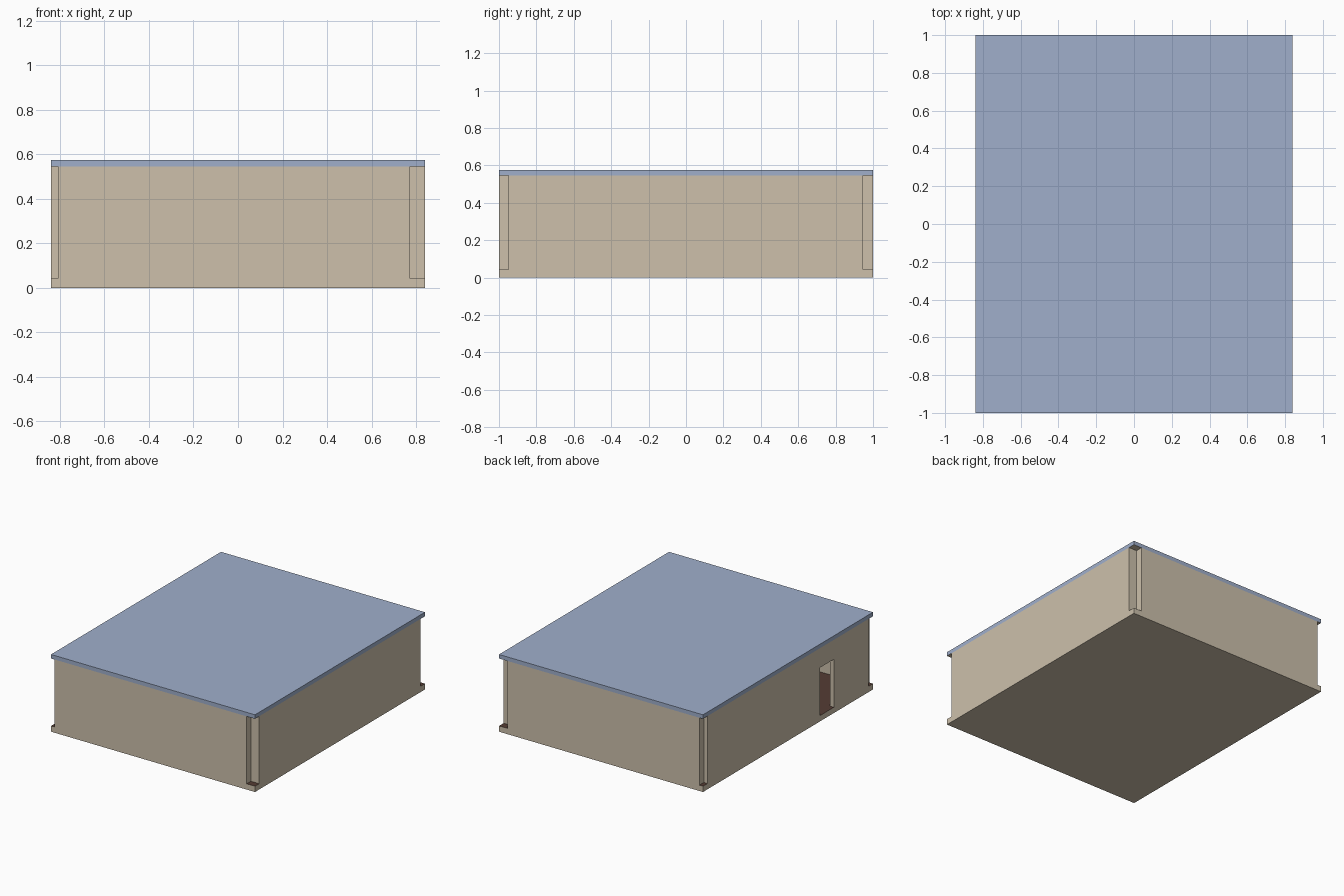
import bpy
import bmesh

if "Cube" in bpy.data.objects:
    bpy.data.objects.remove(bpy.data.objects["Cube"])

HX, HY = 0.84, 1.0              # half footprint
Z_FLOOR, Z_WALL, Z_TOP = 0.043, 0.545, 0.575
X_L, X_R = -0.81, 0.772         # inner faces of left and right walls
Y_F, Y_B = -0.95, 0.947         # inner faces of front and back walls


def material(name, rgb):
    m = bpy.data.materials.new(name)
    m.diffuse_color = (*rgb, 1.0)
    m.use_nodes = True
    m.node_tree.nodes["Principled BSDF"].inputs["Base Color"].default_value = m.diffuse_color
    return m


beige = material("beige_plaster", (0.61, 0.53, 0.41))
blue = material("blue_roof", (0.35, 0.43, 0.60))
brown = material("brown_floor", (0.089, 0.045, 0.034))


def finish(name, bm, mats, rule=None):
    bmesh.ops.recalc_face_normals(bm, faces=bm.faces)
    for f in bm.faces:
        f.material_index = rule(f.normal) if rule else 0
    me = bpy.data.meshes.new(name)
    bm.to_mesh(me)
    bm.free()
    for m in mats:
        me.materials.append(m)
    ob = bpy.data.objects.new(name, me)
    bpy.context.collection.objects.link(ob)
    return ob


def box(name, x, y, z, mats, rule=None):
    bm = bmesh.new()
    bmesh.ops.create_cube(bm, size=1)
    for v in bm.verts:
        for i, (lo, hi) in enumerate((x, y, z)):
            v.co[i] = hi if v.co[i] > 0 else lo
    return finish(name, bm, mats, rule)


# Base slab with a brown floor on top
box("floor_slab", (-HX, HX), (-HY, HY), (0, Z_FLOOR), [beige, brown],
    lambda n: 1 if n.z > 0.5 else 0)

# Roof slab, blue with a plain underside
box("roof_slab", (-HX, HX), (-HY, HY), (Z_WALL, Z_TOP), [blue, beige],
    lambda n: 1 if n.z < -0.5 else 0)

# Walls stop short of the corners, leaving a notch at each
WZ = (Z_FLOOR, Z_WALL)
box("front_wall", (X_L, X_R), (-HY, Y_F), WZ, [beige])
box("back_wall", (X_L, X_R), (Y_B, HY), WZ, [beige])
box("right_wall", (X_R, HX), (Y_F, Y_B), WZ, [beige])

# Left wall: profile with a doorway, extruded through its thickness
D0, D1, DZ = -0.54, -0.376, 0.40
profile = [(Y_F, Z_FLOOR), (D0, Z_FLOOR), (D0, DZ), (D1, DZ),
           (D1, Z_FLOOR), (Y_B, Z_FLOOR), (Y_B, Z_WALL), (Y_F, Z_WALL)]
bm = bmesh.new()
face = bm.faces.new([bm.verts.new((-HX, y, z)) for y, z in profile])
ext = bmesh.ops.extrude_face_region(bm, geom=[face], use_keep_orig=True)
for v in ext["geom"]:
    if isinstance(v, bmesh.types.BMVert):
        v.co.x = X_L
finish("left_wall_with_doorway", bm, [beige])
